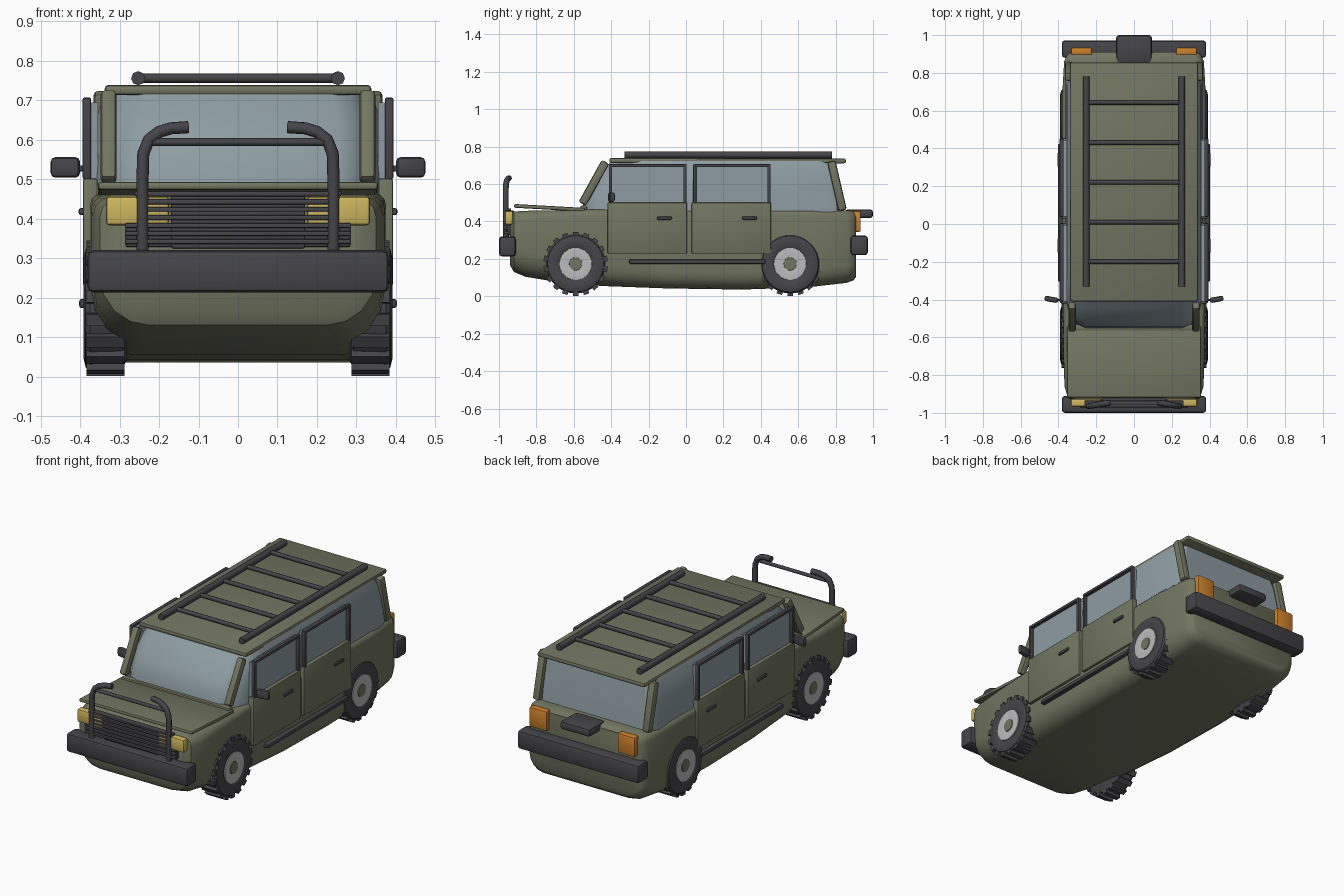
import bpy, bmesh, math
from mathutils import Matrix, Vector

if "Cube" in bpy.data.objects:
    bpy.data.objects.remove(bpy.data.objects["Cube"])


def material(name, rgb):
    m = bpy.data.materials.new(name)
    m.diffuse_color = (*rgb, 1)
    m.use_nodes = True
    m.node_tree.nodes["Principled BSDF"].inputs["Base Color"].default_value = m.diffuse_color
    return m


OLIVE = material("olive paint", (0.168, 0.180, 0.118))
DARK = material("dark rubber", (0.060, 0.058, 0.066))
GLASS = material("blue grey glass", (0.27, 0.335, 0.365))
YELLOW = material("yellow lamp", (0.62, 0.47, 0.11))
ORANGE = material("orange lamp", (0.62, 0.22, 0.025))
GREY = material("light grey rim", (0.50, 0.50, 0.51))


def finish(name, bm, mat, angle=35):
    bmesh.ops.recalc_face_normals(bm, faces=bm.faces)
    me = bpy.data.meshes.new(name)
    bm.to_mesh(me)
    bm.free()
    me.materials.append(mat)
    ob = bpy.data.objects.new(name, me)
    bpy.context.collection.objects.link(ob)
    bpy.ops.object.select_all(action='DESELECT')
    ob.select_set(True)
    bpy.context.view_layer.objects.active = ob
    bpy.ops.object.shade_smooth_by_angle(angle=math.radians(angle))
    return ob


def box(name, lo, hi, mat, bevel=0.008, rot=0.0, yaw=0.0):
    """Rounded box between two corners, tilted about x and z."""
    lo, hi = Vector(lo), Vector(hi)
    bm = bmesh.new()
    bmesh.ops.create_cube(bm, size=1)
    bmesh.ops.scale(bm, vec=hi - lo, verts=bm.verts)
    if bevel:
        bmesh.ops.bevel(bm, geom=bm.edges[:], offset=bevel, segments=2,
                        profile=0.5, affect='EDGES')
    turn = Matrix.Rotation(math.radians(yaw), 4, 'Z') @ Matrix.Rotation(math.radians(rot), 4, 'X')
    bm.transform(Matrix.Translation((lo + hi) / 2) @ turn)
    return finish(name, bm, mat)


def pair(name, lo, hi, mat, **kw):
    """Box on the right side and its mirror on the left."""
    box(name + "_right", lo, hi, mat, **kw)
    kw["yaw"] = -kw.get("yaw", 0)
    box(name + "_left", (-hi[0], lo[1], lo[2]), (-lo[0], hi[1], hi[2]), mat, **kw)


def loft(name, rings, mat, angle=35):
    bm = bmesh.new()
    vs = [[bm.verts.new(p) for p in r] for r in rings]
    n = len(vs[0])
    for a, b in zip(vs, vs[1:]):
        for i in range(n):
            bm.faces.new((a[i], a[(i + 1) % n], b[(i + 1) % n], b[i]))
    bm.faces.new(vs[0])
    bm.faces.new(vs[-1])
    return finish(name, bm, mat, angle)


def tube(name, pts, radius, mat):
    """Round bar of eight-plus sides along a path."""
    cu = bpy.data.curves.new(name, 'CURVE')
    cu.dimensions = '3D'
    cu.bevel_depth = radius
    cu.bevel_resolution = 2
    cu.use_fill_caps = True
    sp = cu.splines.new('POLY')
    sp.points.add(len(pts) - 1)
    for p, co in zip(sp.points, pts):
        p.co = (*co, 1)
    src = bpy.data.objects.new(name, cu)
    bpy.context.collection.objects.link(src)
    bpy.context.view_layer.update()
    me = bpy.data.meshes.new_from_object(src.evaluated_get(bpy.context.evaluated_depsgraph_get()))
    bm = bmesh.new()
    bm.from_mesh(me)
    bpy.data.objects.remove(src)
    bpy.data.meshes.remove(me)
    bmesh.ops.remove_doubles(bm, verts=bm.verts, dist=1e-5)
    return finish(name, bm, mat, 50)


# Lower body: rounded cross-sections along y
def section(y, w, zb, zt, rb, rt):
    half = []
    for k in range(5):
        a = math.radians(-90 + 22.5 * k)
        half.append((w - rb + rb * math.cos(a), zb + rb + rb * math.sin(a)))
    for k in range(4):
        a = math.radians(30 * k)
        half.append((w - rt + rt * math.cos(a), zt - rt + rt * math.sin(a)))
    return [(x, y, z) for x, z in half] + [(-x, y, z) for x, z in reversed(half)]


loft("lower_body", [section(*s) for s in (
    (-0.94, 0.315, 0.165, 0.44, 0.11, 0.05), (-0.92, 0.35, 0.13, 0.453, 0.125, 0.05),
    (-0.86, 0.368, 0.105, 0.457, 0.13, 0.05), (-0.70, 0.373, 0.078, 0.46, 0.13, 0.04),
    (-0.45, 0.375, 0.055, 0.465, 0.11, 0.03), (-0.10, 0.378, 0.042, 0.46, 0.09, 0.03),
    (0.30, 0.38, 0.036, 0.46, 0.09, 0.03), (0.65, 0.382, 0.048, 0.46, 0.09, 0.03),
    (0.86, 0.37, 0.072, 0.46, 0.09, 0.04), (0.895, 0.355, 0.085, 0.455, 0.09, 0.04),
    (0.91, 0.335, 0.105, 0.445, 0.09, 0.04))], OLIVE)


# Glass cabin: plan outlines stacked in z
def plan(z, yf, yr, w):
    half = [(w * 0.70, yf), (w * 0.82, yf + 0.02), (w * 0.93, yf + 0.07), (w, yf + 0.16),
            (w, yr - 0.07), (w - 0.012, yr - 0.025), (w - 0.05, yr)]
    return [(x, y, z) for x, y in half] + [(-x, y, z) for x, y in reversed(half)]


loft("glass_cabin", [plan(*p) for p in (
    (0.45, -0.555, 0.835, 0.365), (0.53, -0.545, 0.825, 0.363), (0.60, -0.51, 0.812, 0.360),
    (0.67, -0.45, 0.80, 0.354), (0.722, -0.40, 0.79, 0.338))], GLASS, 30)

# Roof, hood and pillars
box("roof", (-0.338, -0.41, 0.712), (0.338, 0.855, 0.738), OLIVE, bevel=0.01, rot=-0.1)
box("hood", (-0.355, -0.92, 0.463), (0.355, -0.54, 0.483), OLIVE, rot=-3.2)
box("cowl", (-0.34, -0.565, 0.455), (0.34, -0.53, 0.485), OLIVE)
pair("front_pillar", (0.308, -0.515, 0.478), (0.348, -0.470, 0.735), OLIVE, bevel=0.012, rot=-29)
pair("rear_pillar", (0.322, 0.785, 0.455), (0.366, 0.830, 0.725), OLIVE, bevel=0.012, rot=13)

# Doors with window frames and handles
for label, y0, y1, h0 in (("front", -0.42, 0.006, -0.155), ("rear", 0.03, 0.455, 0.30)):
    pair(label + "_door", (0.355, y0, 0.228), (0.393, y1, 0.502), OLIVE, bevel=0.007)
    pair(label + "_window_glass", (0.355, y0 + 0.01, 0.49), (0.372, y1 - 0.01, 0.695), GLASS, bevel=0)
    pair(label + "_frame_top", (0.372, y0 + 0.01, 0.690), (0.394, y1 - 0.004, 0.707), DARK, bevel=0.005)
    for side, y in (("fore", y0 + 0.008), ("aft", y1 - 0.02)):
        pair(f"{label}_frame_{side}", (0.372, y, 0.50), (0.394, y + 0.017, 0.706), DARK, bevel=0.005)
    pair(label + "_handle", (0.388, h0, 0.409), (0.404, h0 + 0.08, 0.427), DARK, bevel=0.006)

# Side steps and mirrors
pair("side_step", (0.370, -0.305, 0.173), (0.403, 0.425, 0.197), DARK, bevel=0.008)
pair("mirror", (0.400, -0.413, 0.504), (0.475, -0.385, 0.556), DARK, bevel=0.012, yaw=10)
pair("mirror_arm", (0.372, -0.408, 0.52), (0.408, -0.396, 0.535), DARK, bevel=0.003)

# Bumpers and rear step
box("front_bumper", (-0.382, -1.0, 0.213), (0.382, -0.91, 0.320), DARK, bevel=0.016)
box("rear_bumper", (-0.382, 0.88, 0.220), (0.382, 0.972, 0.325), DARK, bevel=0.016)
box("rear_step", (-0.095, 0.85, 0.418), (0.095, 1.0, 0.465), DARK, bevel=0.016)

# Lamps and grille
pair("headlamp", (0.175, -0.967, 0.383), (0.335, -0.925, 0.457), YELLOW, bevel=0.01)
pair("tail_lamp", (0.222, 0.895, 0.345), (0.332, 0.934, 0.457), ORANGE, bevel=0.008)
box("grille_back", (-0.17, -0.958, 0.325), (0.17, -0.92, 0.458), DARK, bevel=0.004)
box("grille_lower", (-0.285, -0.955, 0.328), (0.285, -0.92, 0.384), DARK, bevel=0.006)
for i in range(7):
    z = 0.342 + 0.0202 * i
    w = 0.287 if z < 0.39 else 0.262 if z > 0.455 else 0.24
    box(f"grille_slat_{i + 1}", (-w, -0.971, z - 0.0065), (w, -0.935, z + 0.0065), DARK, bevel=0.004)

# Bull bar
for s, side in ((1, "right"), (-1, "left")):
    tube("bull_bar_" + side, [(s * x, y, z) for x, y, z in (
        (0.242, -0.962, 0.30), (0.242, -0.964, 0.50), (0.240, -0.964, 0.565), (0.226, -0.962, 0.600),
        (0.200, -0.958, 0.620), (0.170, -0.952, 0.629), (0.126, -0.946, 0.632))], 0.0155, DARK)
tube("bull_bar_cross", [(-0.235, -0.962, 0.594), (0.235, -0.962, 0.594)], 0.010, DARK)

# Roof rack
for s, side in ((1, "right"), (-1, "left")):
    tube("rack_rail_" + side, [(s * 0.253, -0.33, 0.756), (s * 0.253, 0.78, 0.756)], 0.018, DARK)
for i, y in enumerate((-0.2, 0.01, 0.22, 0.43, 0.643)):
    tube(f"rack_bar_{i + 1}", [(-0.25, y, 0.756), (0.25, y, 0.756)], 0.012, DARK)


# Wheels: turned profiles of (radius, x) about the axle
def turned(name, profile, s, y, z, mat):
    bm = bmesh.new()
    vs = [bm.verts.new((x, 0, r)) for r, x in profile]
    es = [bm.edges.new(e) for e in zip(vs, vs[1:])]
    bmesh.ops.spin(bm, geom=vs + es, axis=(1, 0, 0), cent=(0, 0, 0),
                   angle=math.tau, steps=32, use_duplicate=False)
    bmesh.ops.remove_doubles(bm, verts=bm.verts, dist=1e-5)
    bm.transform(Matrix.Translation((0, y, z)) @ Matrix.Diagonal((s, 1, 1, 1)))
    return finish(name, bm, mat)


def lugs(name, s, y, z, outer):
    bm = bmesh.new()
    for i in range(18):
        m = (Matrix.Translation((s * (0.288 + outer) / 2, y, z))
             @ Matrix.Rotation(math.tau * i / 18, 4, 'X')
             @ Matrix.Translation((0, 0, 0.158)) @ Matrix.Diagonal((outer - 0.288, 0.03, 0.028, 1)))
        bmesh.ops.create_cube(bm, size=1, matrix=m)
    return finish(name, bm, DARK)


TYRE = ((0, 0.282), (0.13, 0.282), (0.155, 0.293), (0.158, 0.375), (0.150, 0.386),
        (0.130, 0.391), (0.095, 0.391), (0.084, 0.384), (0, 0.384))
RIM = ((0.088, 0.380), (0.086, 0.390), (0.078, 0.392), (0.040, 0.386), (0, 0.386))
HUB = ((0.036, 0.380), (0.034, 0.390), (0, 0.391))
for end, y, outer in (("front", -0.59, 0.384), ("rear", 0.557, 0.376)):
    for s, side in ((1, "right"), (-1, "left")):
        tag = f"{end}_{side}"
        turned("tyre_" + tag, TYRE, s, y, 0.173, DARK)
        turned("rim_" + tag, RIM, s, y, 0.173, GREY)
        turned("hub_" + tag, HUB, s, y, 0.173, OLIVE)
        lugs("tread_" + tag, s, y, 0.173, outer)
